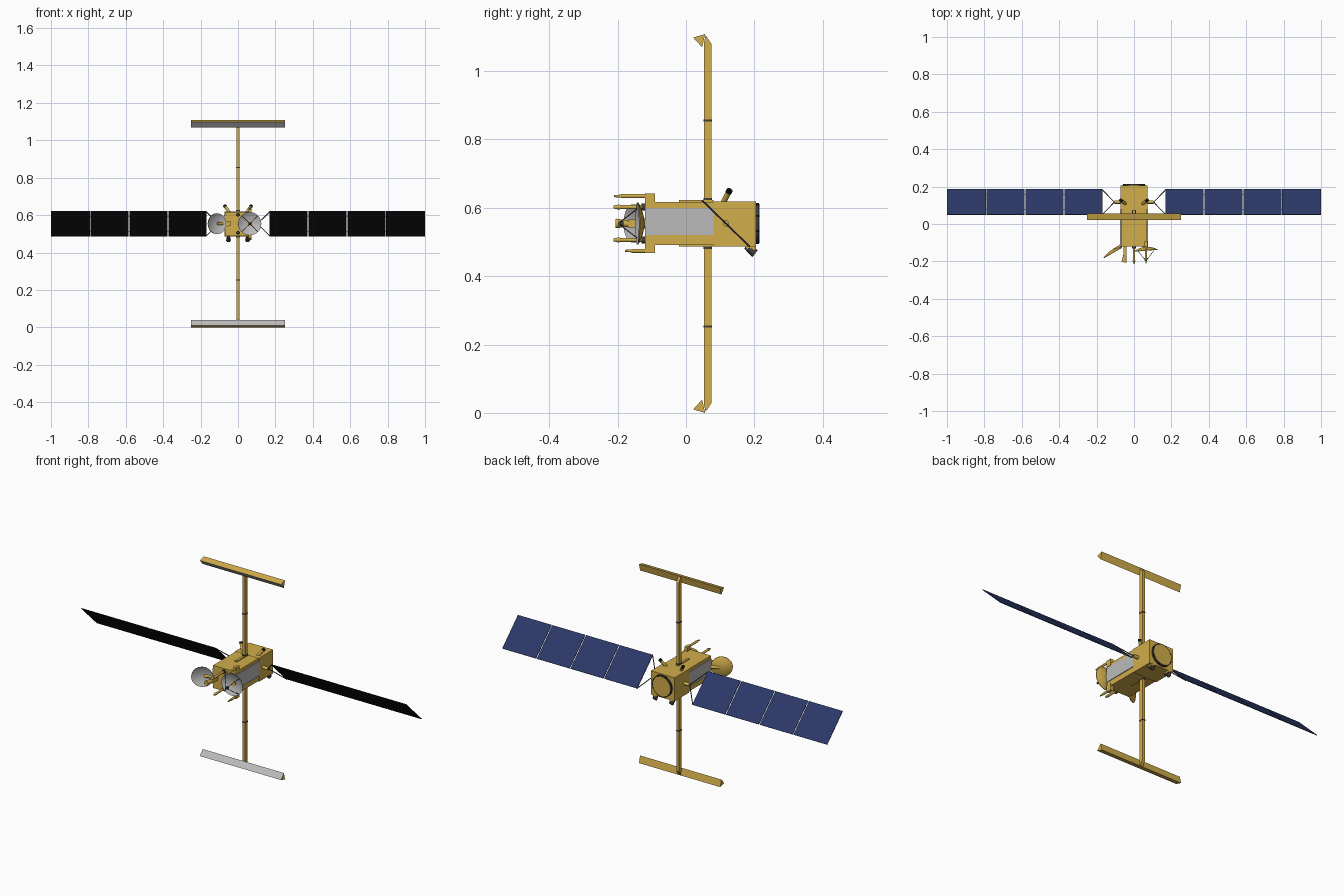
import bpy, bmesh, math
from mathutils import Vector, Matrix

if "Cube" in bpy.data.objects:
    bpy.data.objects.remove(bpy.data.objects["Cube"])

def mat(name, c):
    m = bpy.data.materials.new(name)
    m.diffuse_color = (*c, 1)
    m.use_nodes = True
    m.node_tree.nodes["Principled BSDF"].inputs["Base Color"].default_value = m.diffuse_color
    return m

GOLD = mat("gold_foil", (0.64, 0.42, 0.07))
BLUE = mat("solar_blue", (0.024, 0.04, 0.135))
BLACK = mat("black", (0.006, 0.006, 0.006))
DARK = mat("dark_metal", (0.05, 0.045, 0.04))
GREY = mat("light_grey", (0.5, 0.5, 0.5))
ZC = 0.554  # height of the symmetry plane

def finish(name, bm, mats, smooth=False):
    bmesh.ops.recalc_face_normals(bm, faces=bm.faces)
    me = bpy.data.meshes.new(name)
    bm.to_mesh(me)
    bm.free()
    ob = bpy.data.objects.new(name, me)
    bpy.context.collection.objects.link(ob)
    for m in mats:
        me.materials.append(m)
    if smooth:
        bpy.ops.object.select_all(action='DESELECT')
        ob.select_set(True)
        bpy.context.view_layer.objects.active = ob
        bpy.ops.object.shade_smooth_by_angle(angle=math.radians(35))
    return ob

def box(name, lo, hi, m=GOLD):
    lo, hi = Vector(lo), Vector(hi)
    bm = bmesh.new()
    M = Matrix.Translation((lo + hi) / 2) @ Matrix.Diagonal((*(hi - lo), 1))
    bmesh.ops.create_cube(bm, size=1, matrix=M)
    return finish(name, bm, [m])

def cone(name, a, b, r1, r2=None, m=GOLD, n=16):
    a, b = Vector(a), Vector(b)
    d = b - a
    bm = bmesh.new()
    M = Matrix.Translation((a + b) / 2) @ d.to_track_quat('Z', 'Y').to_matrix().to_4x4()
    bmesh.ops.create_cone(bm, cap_ends=True, segments=n, radius1=r1,
                          radius2=r1 if r2 is None else r2, depth=d.length, matrix=M)
    return finish(name, bm, [m], n > 8)

def prism(name, prof, x0, x1, mats=(GOLD,), grey_side=None):
    """Extrude a (y, z) profile along x."""
    bm = bmesh.new()
    A = [bm.verts.new((x0, *p)) for p in prof]
    B = [bm.verts.new((x1, *p)) for p in prof]
    bm.faces.new(A)
    bm.faces.new(B[::-1])
    n = len(prof)
    for i in range(n):
        j = (i + 1) % n
        f = bm.faces.new((A[i], A[j], B[j], B[i]))
        f.material_index = 1 if i == grey_side else 0
    return finish(name, bm, mats)

def dish(name, centre, normal, r, depth):
    """Shallow bowl, grey inside and gold outside; centre is the rim centre."""
    bm = bmesh.new()
    n, R, t = 32, 6, 0.003
    q = Vector(normal).to_track_quat('Z', 'Y')
    for inner in (0, 1):
        prev = None
        for k in range(R + 1):
            rr = r * k / R
            z = depth * ((k / R) ** 2 - 1) - (0 if inner else t)
            ring = [bm.verts.new(Vector(centre) + q @ Vector((rr * math.cos(math.tau * i / n),
                    rr * math.sin(math.tau * i / n), z))) for i in range(n)] if k else \
                   [bm.verts.new(Vector(centre) + q @ Vector((0, 0, z)))] * n
            if prev:
                for i in range(n):
                    j = (i + 1) % n
                    vs = [prev[i], ring[i], ring[j]] + ([prev[j]] if k > 1 else [])
                    bm.faces.new(vs).material_index = inner
            prev = ring
        if inner:
            for i in range(n):
                j = (i + 1) % n
                bm.faces.new((last[i], last[j], prev[j], prev[i]))
        last = prev
    return finish(name, bm, [GOLD, GREY], True)

# Body: front bus, slightly larger rear module, rear ring
box("front_bus", (-0.07, -0.12, 0.491), (0.07, 0.08, 0.617))
box("rear_module", (-0.073, 0.08, 0.487), (0.073, 0.205, 0.618))
cone("rear_ring", (0, 0.205, ZC), (0, 0.213, ZC), 0.06, m=DARK, n=32)
cone("rear_cover", (0, 0.205, ZC), (0, 0.215, ZC), 0.054, n=32)
for i in range(8):
    a = math.tau * (i + .5) / 8
    x, z = 0.057 * math.cos(a), ZC + 0.057 * math.sin(a)
    cone("ring_bolt", (x, 0.205, z), (x, 0.215, z), 0.004, m=BLACK, n=8)

for s in (-1, 1):
    side = "right" if s > 0 else "left"
    # Radiator on each side
    box(side + "_radiator", (s * 0.07 - 0.004, -0.12, 0.52), (s * 0.07 + 0.004, 0.08, 0.60), GREY)
    # Solar wing, tilted 45 degrees: blue at upper rear, black at lower front
    hub = Vector((s * 0.105, 0.117, ZC))
    cone(side + "_wing_pivot", (s * 0.07, 0.117, ZC), hub, 0.009)
    top, low = Vector((0, 0.048, 0.620)), Vector((0, 0.186, 0.486))
    off = Vector((0, 0.7, 0.7)) * 0.003
    prof = [(p.y, p.z) for p in (top, low, low + off, top + off)]
    w = (1 - 0.17) / 4
    for k in range(4):
        x0 = 0.17 + k * w
        x1 = x0 + w - (0.005 if k < 3 else 0)
        prism(f"{side}_solar_panel_{k + 1}", prof, s * x0, s * x1, (BLUE, BLACK), 0)
        if k < 3:
            for f in (0.2, 0.8):
                c = top.lerp(low, f) + off / 2
                cone("panel_hinge", (s * (x1 - 0.002), c.y, c.z), (s * (x1 + 0.007), c.y, c.z),
                     0.002, m=GREY, n=6)
    for p in (top, low):
        cone(side + "_wing_strut", hub, (s * 0.172, p.y, p.z), 0.0025, m=DARK, n=6)
    cone(side + "_wing_edge_strut", (s * 0.171, top.y, top.z), (s * 0.171, low.y, low.z), 0.002, m=DARK, n=6)
    # Star trackers on top, thrusters underneath
    a, b = Vector((s * 0.045, 0.108, 0.613)), Vector((s * 0.071, 0.127, 0.65))
    cone(side + "_tracker", a, b, 0.008)
    cone(side + "_tracker_hood", a.lerp(b, 0.85), b + (b - a) * 0.06, 0.009, m=BLACK)
    prism(side + "_thruster_bracket", [(0.17, 0.49), (0.205, 0.49), (0.203, 0.465), (0.195, 0.462)],
          s * 0.042, s * 0.06)
    cone(side + "_thruster", (s * 0.051, 0.175, 0.487), (s * 0.051, 0.202, 0.466), 0.008, 0.013, DARK)

# Booms with end bars, mirrored above and below the body
for s in (-1, 1):
    tag = "upper" if s > 0 else "lower"
    Z = lambda z: ZC + s * (z - ZC)
    prism(tag + "_boom", [(0.052, Z(0.61)), (0.074, Z(0.61)), (0.074, Z(1.08)), (0.057, Z(1.105)),
                          (0.052, Z(1.08))], -0.008, 0.008)
    for z in (0.625, 0.855):
        zz = Z(z)
        box(tag + "_boom_joint", (-0.0095, 0.0505, zz - 0.003), (0.0095, 0.0755, zz + 0.003), DARK)
    prism(tag + "_end_bar", [(0.021, Z(1.098)), (0.056, Z(1.108)), (0.047, Z(1.069))],
          -0.25, 0.25, (GOLD, GREY), 2)
    box(tag + "_hinge_strip", (-0.007, -0.02, min(Z(0.612), Z(0.622))),
        (0.007, 0.08, max(Z(0.612), Z(0.622))))
    # Long front antennas on brackets
    zz, y0 = Z(0.634), (-0.21 if s > 0 else -0.178)
    box(tag + "_antenna_bracket", (0.055, -0.12, min(Z(0.605), Z(0.641))),
        (0.072, -0.09, max(Z(0.605), Z(0.641))))
    cone(tag + "_long_antenna", (0.064, -0.1, zz), (0.064, y0 + 0.02, zz), 0.006)
    cone(tag + "_long_antenna_tip", (0.064, y0 + 0.02, zz), (0.064, y0, zz), 0.0045, 0.003)
    # Short front antennas
    zz = Z(0.602)
    cone(tag + "_short_antenna", (0, -0.115, zz), (0, -0.195, zz), 0.006)
    cone(tag + "_short_antenna_tip", (0, -0.195, zz), (0, -0.212, zz), 0.008, 0.004)
    cone(tag + "_short_antenna_collar", (0, -0.105, zz), (0, -0.13, zz), 0.01, m=DARK)

# Left dish, turned towards its feed
dish("left_dish", (-0.112, -0.155, ZC), (0.5, -0.87, 0), 0.056, 0.014)
cone("left_dish_arm", (-0.06, -0.11, ZC), (-0.11, -0.141, ZC), 0.008)
box("feed_tower", (-0.056, -0.17, ZC - 0.012), (-0.04, -0.11, ZC + 0.012))
cone("feed_horn", (-0.048, -0.16, ZC), (-0.053, -0.205, ZC), 0.008, 0.014)

# Right dish with tripod feed
dish("right_dish", (0.063, -0.143, ZC), (0.08, -1, 0), 0.062, 0.018)
cone("right_dish_mount", (0.06, -0.115, ZC), (0.062, -0.13, ZC), 0.014)
tip = Vector((0.064, -0.198, ZC))
cone("right_feed", tip + Vector((0, 0.015, 0)), tip, 0.008, 0.006, DARK)
for i in range(4):
    a = math.tau * (i + .5) / 4
    cone("right_feed_strut", (0.063 + 0.06 * math.cos(a), -0.143, ZC + 0.06 * math.sin(a)),
         tip, 0.0015, m=DARK, n=6)
